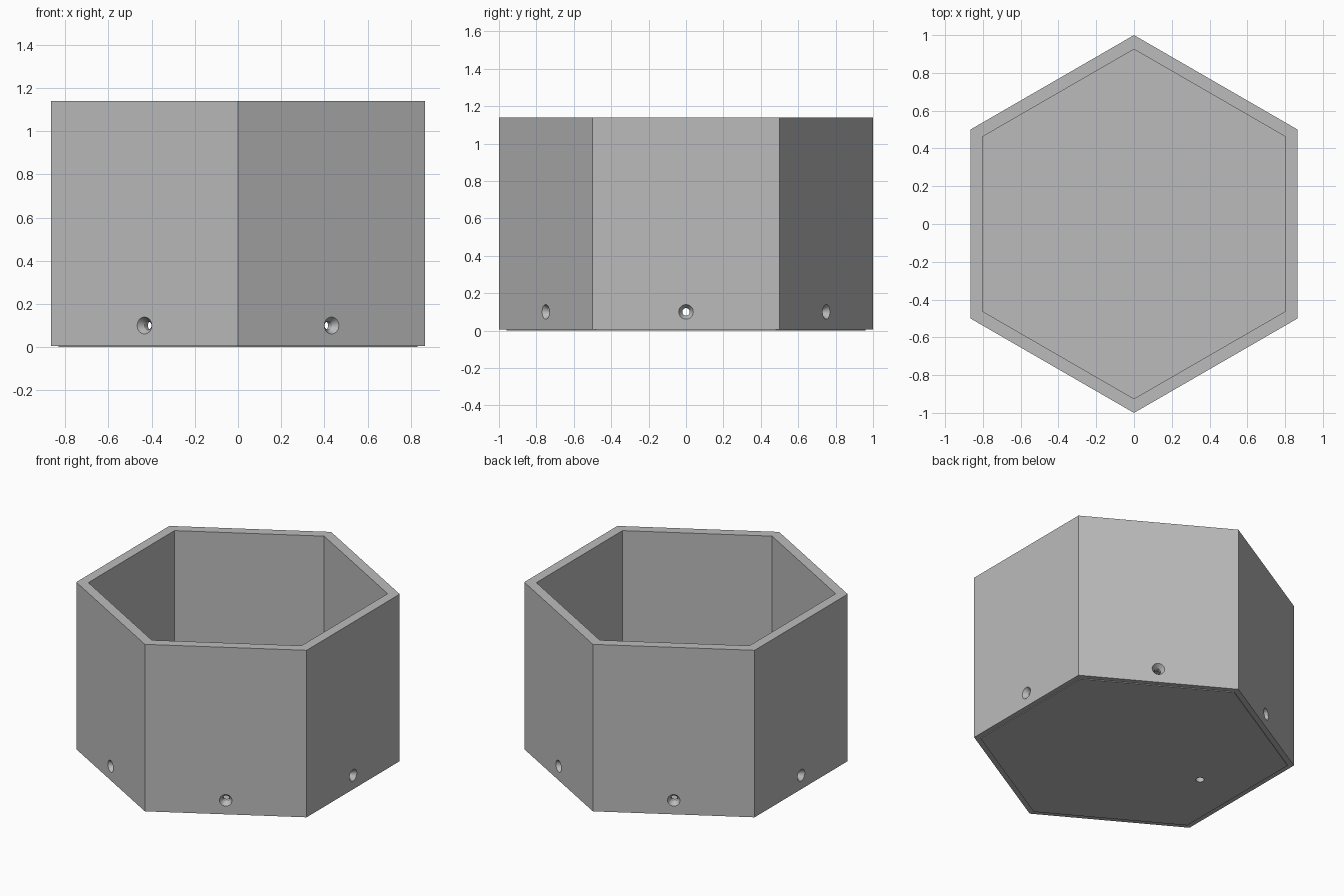
import bpy, bmesh, math
from mathutils import Matrix

cube = bpy.data.objects.get("Cube")
if cube:
    bpy.data.objects.remove(cube, do_unlink=True)

grey = bpy.data.materials.new("plain grey")
grey.use_nodes = True
colour = (0.5, 0.5, 0.5, 1)
grey.diffuse_color = colour
grey.node_tree.nodes["Principled BSDF"].inputs["Base Color"].default_value = colour

APOTHEM = math.cos(math.pi / 6)


def lathe(bm, profile, sides, matrix=Matrix(), start=0.0):
    """Stack rings of (radius, height) and cap both ends."""
    rings = []
    for r, z in profile:
        angles = [start + 2 * math.pi * i / sides for i in range(sides)]
        rings.append([bm.verts.new(matrix @ Matrix.Translation((r * math.cos(a), r * math.sin(a), z)).translation)
                      for a in angles])
    for low, high in zip(rings, rings[1:]):
        for i in range(sides):
            j = (i + 1) % sides
            bm.faces.new((low[i], low[j], high[j], high[i]))
    bm.faces.new(rings[0][::-1])
    bm.faces.new(rings[-1])


def finish(bm, name):
    bmesh.ops.recalc_face_normals(bm, faces=bm.faces[:])
    mesh = bpy.data.meshes.new(name)
    bm.to_mesh(mesh)
    bm.free()
    mesh.materials.append(grey)
    obj = bpy.data.objects.new(name, mesh)
    bpy.context.collection.objects.link(obj)
    return obj


def cut(target, cutter):
    """Subtract the cutter, bake the result and discard the cutter."""
    mod = target.modifiers.new("holes", "BOOLEAN")
    mod.operation = "DIFFERENCE"
    mod.solver = "EXACT"
    mod.object = cutter
    bpy.context.view_layer.objects.active = target
    bpy.ops.object.modifier_apply(modifier=mod.name)
    bpy.data.objects.remove(cutter, do_unlink=True)


# Hexagonal wall with an inner floor above a shallow base cavity
bm = bmesh.new()
lathe(bm, [(0.925, 0.17), (0.925, 0.005), (1, 0.005), (1, 1.14), (0.925, 1.14), (0.925, 0.23)],
      6, start=math.pi / 6)
body = finish(bm, "hexagonal_body")

# Countersunk screw hole through the middle of each side
bm = bmesh.new()
for i in range(6):
    outward = (Matrix.Rotation(i * math.pi / 3, 4, "Z") @ Matrix.Translation((APOTHEM, 0, 0.1))
               @ Matrix.Rotation(math.pi / 2, 4, "Y"))
    lathe(bm, [(0.02, -0.12), (0.02, -0.03), (0.039, 0), (0.039, 0.05)], 32, outward)
cut(body, finish(bm, "screw_hole_cutter"))

# Base plate with an off-centre cable hole
bm = bmesh.new()
lathe(bm, [(0.96, 0), (0.96, 0.04)], 6, start=math.pi / 6)
base = finish(bm, "base_plate")
bm = bmesh.new()
lathe(bm, [(0.026, -0.05), (0.026, 0.1)], 32, Matrix.Translation((-0.53, 0, 0)))
cut(base, finish(bm, "cable_hole_cutter"))

# Smooth hole walls, crisp hexagon edges
for obj in (body, base):
    bpy.ops.object.select_all(action="DESELECT")
    obj.select_set(True)
    bpy.context.view_layer.objects.active = obj
    bpy.ops.object.shade_smooth_by_angle(angle=math.radians(30))
